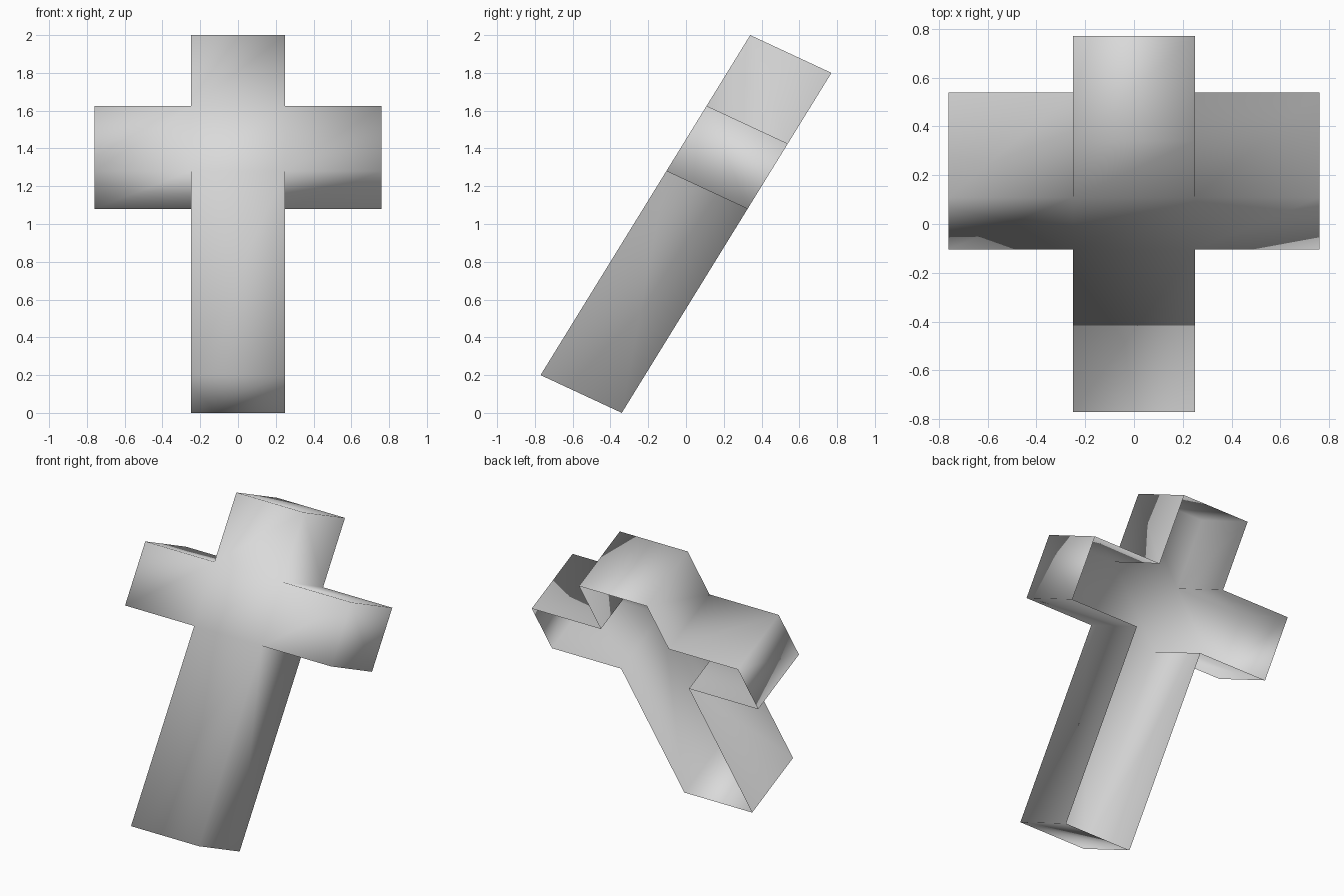
import bpy
import bmesh
from mathutils import Vector

cube = bpy.data.objects.get("Cube")
if cube:
    bpy.data.objects.remove(cube, do_unlink=True)

# Plain grey material
grey = bpy.data.materials.new("light_grey")
grey.use_nodes = True
colour = (0.7, 0.7, 0.7, 1)
grey.diffuse_color = colour
grey.node_tree.nodes["Principled BSDF"].inputs["Base Color"].default_value = colour

# Leaning cross: column edges across x, row edges along the slanted post
columns = [-0.76, -0.25, 0.25, 0.76]
rows = [0, 0.6, 0.792, 1]
foot = Vector((0, -0.77, 0.2))
lean = Vector((0, 1.11, 1.8))
depth = Vector((0, 0.43, -0.2))

bm = bmesh.new()
grid = {}


def corner(c, r):
    if (c, r) not in grid:
        grid[c, r] = bm.verts.new(foot + lean * rows[r] + Vector((columns[c], 0, 0)))
    return grid[c, r]


# Front face: three post panels and two arm panels
for c, r in [(1, 0), (1, 1), (1, 2), (0, 1), (2, 1)]:
    bm.faces.new([corner(c, r), corner(c + 1, r), corner(c + 1, r + 1), corner(c, r + 1)])

# Side walls all round, leaving the back open
rim = [e for e in bm.edges if e.is_boundary]
walls = bmesh.ops.extrude_edge_only(bm, edges=rim)["geom"]
bmesh.ops.translate(bm, vec=depth, verts=[v for v in walls if isinstance(v, bmesh.types.BMVert)])

# Consistent normals pointing out of the shell
bmesh.ops.recalc_face_normals(bm, faces=bm.faces)
bm.faces.ensure_lookup_table()
bm.normal_update()
if bm.faces[0].normal.y > 0:
    bmesh.ops.reverse_faces(bm, faces=bm.faces)
for face in bm.faces:
    face.smooth = True

mesh = bpy.data.meshes.new("cross_shell")
bm.to_mesh(mesh)
bm.free()
mesh.materials.append(grey)
cross = bpy.data.objects.new("cross_shell", mesh)
bpy.context.collection.objects.link(cross)
